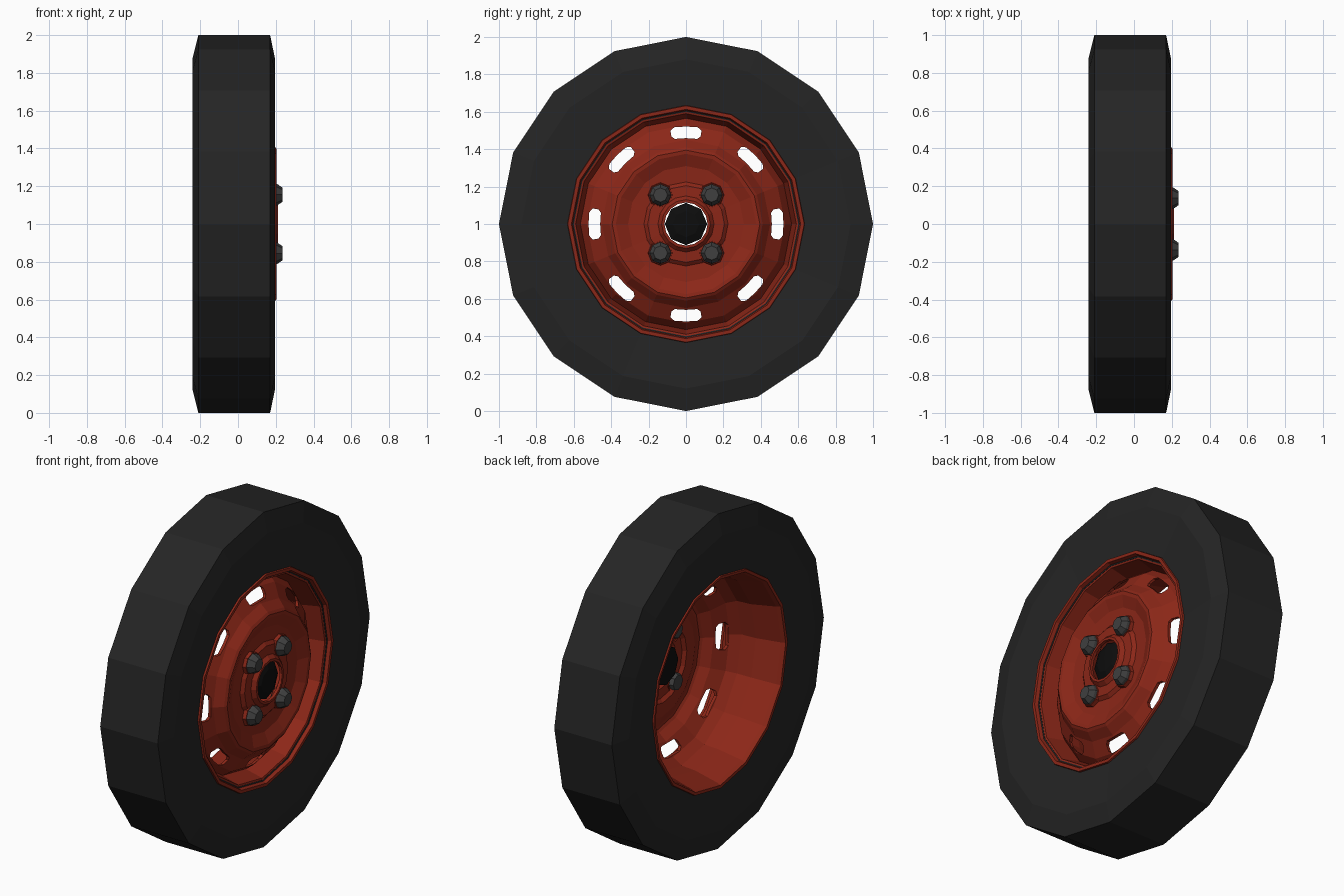
import bpy, bmesh
from math import sin, cos, pi

if "Cube" in bpy.data.objects:
    bpy.data.objects.remove(bpy.data.objects["Cube"])


def material(name, rgb):
    m = bpy.data.materials.new(name)
    m.diffuse_color = (*rgb, 1)
    m.use_nodes = True
    m.node_tree.nodes["Principled BSDF"].inputs["Base Color"].default_value = m.diffuse_color
    return m


RUBBER = material("rubber", (0.018, 0.018, 0.018))
RED = material("red_paint", (0.26, 0.02, 0.009))
STEEL = material("dark_steel", (0.05, 0.05, 0.05))
BLACK = material("black", (0.004, 0.004, 0.004))


def make(name, bm, mat=None):
    bmesh.ops.recalc_face_normals(bm, faces=bm.faces)
    me = bpy.data.meshes.new(name)
    bm.to_mesh(me)
    bm.free()
    ob = bpy.data.objects.new(name, me)
    bpy.context.collection.objects.link(ob)
    if mat:
        me.materials.append(mat)
    return ob


def lathe(name, profile, sides, mat, y=0.0, z=1.0, closed=False):
    """Spin (x, radius) points round an axis parallel to x."""
    bm = bmesh.new()
    rings = []
    for x, r in profile:
        if r == 0:
            rings.append([bm.verts.new((x, y, z))] * sides)
        else:
            rings.append([bm.verts.new((x, y + r * cos(2 * pi * i / sides),
                                        z + r * sin(2 * pi * i / sides)))
                          for i in range(sides)])
    pairs = list(zip(rings, rings[1:]))
    if closed:
        pairs.append((rings[-1], rings[0]))
    for a, b in pairs:
        for i in range(sides):
            j = (i + 1) % sides
            quad = list(dict.fromkeys((a[i], a[j], b[j], b[i])))
            bm.faces.new(quad)
    return make(name, bm, mat)


# Tyre
lathe("tyre", [(0.165, 0.60), (0.178, 0.635), (0.195, 0.88), (0.17, 1.0), (-0.21, 1.0),
               (-0.24, 0.88), (-0.222, 0.635), (-0.205, 0.61)], 16, RUBBER, closed=True)

# Rim barrel with rolled lips front and back
lathe("rim_barrel", [(0.165, 0.637), (0.188, 0.632), (0.188, 0.613), (0.165, 0.606),
                     (0.16, 0.59), (0.05, 0.565), (-0.06, 0.572), (-0.205, 0.605),
                     (-0.228, 0.615), (-0.23, 0.632), (-0.21, 0.637)], 16, RED)

# Pressed disc, a thin closed shell
front = [(0.045, 0.568), (0.10, 0.53), (0.15, 0.45), (0.195, 0.41), (0.205, 0.395),
         (0.203, 0.375), (0.175, 0.31), (0.17, 0.225), (0.187, 0.205), (0.19, 0.15),
         (0.212, 0.13), (0.212, 0.115)]
back = [(x - 0.018, r) for x, r in reversed(front)]
disc = lathe("wheel_disc", front + back, 16, RED, closed=True)

# Eight curved slots cut through the disc
bm = bmesh.new()
for k in range(8):
    mid = k * pi / 4
    arc, half, taper = 0.165, 0.031, 0.016
    outline = [(0.49 + half, -0.12), (0.49 + half, 0), (0.49 + half, 0.12), (0.49 + taper, arc),
               (0.49 - taper, arc), (0.49 - half, 0.13), (0.49 - half, 0),
               (0.49 - half, -0.13), (0.49 - taper, -arc), (0.49 + taper, -arc)]
    face = bm.faces.new([bm.verts.new((0.0, r * cos(mid + a), 1 + r * sin(mid + a)))
                         for r, a in outline])
    ext = bmesh.ops.extrude_face_region(bm, geom=[face], use_keep_orig=True)
    top = [v for v in ext["geom"] if isinstance(v, bmesh.types.BMVert)]
    bmesh.ops.translate(bm, vec=(0.3, 0, 0), verts=top)
cutter = make("slot_cutter", bm)
cutter.hide_render = True
cutter.hide_set(True)
mod = disc.modifiers.new("slots", 'BOOLEAN')
mod.operation = 'DIFFERENCE'
mod.solver = 'EXACT'
mod.object = cutter

# Hub cap
lathe("hub_cap", [(0.13, 0), (0.13, 0.113), (0.185, 0.113), (0.203, 0.07), (0.208, 0)],
      8, BLACK)

# Wheel bolts on small seats
for n, (sy, sz) in enumerate([(-1, -1), (-1, 1), (1, -1), (1, 1)], 1):
    y, z = sy * 0.137, 1 + sz * 0.155
    lathe(f"bolt_seat_{n}", [(0.165, 0.068), (0.192, 0.064), (0.192, 0.04)], 8, RED, y, z)
    lathe(f"wheel_bolt_{n}", [(0.148, 0), (0.148, 0.045), (0.185, 0.06), (0.207, 0.057),
                              (0.235, 0.038), (0.235, 0)], 8, STEEL, y, z)
